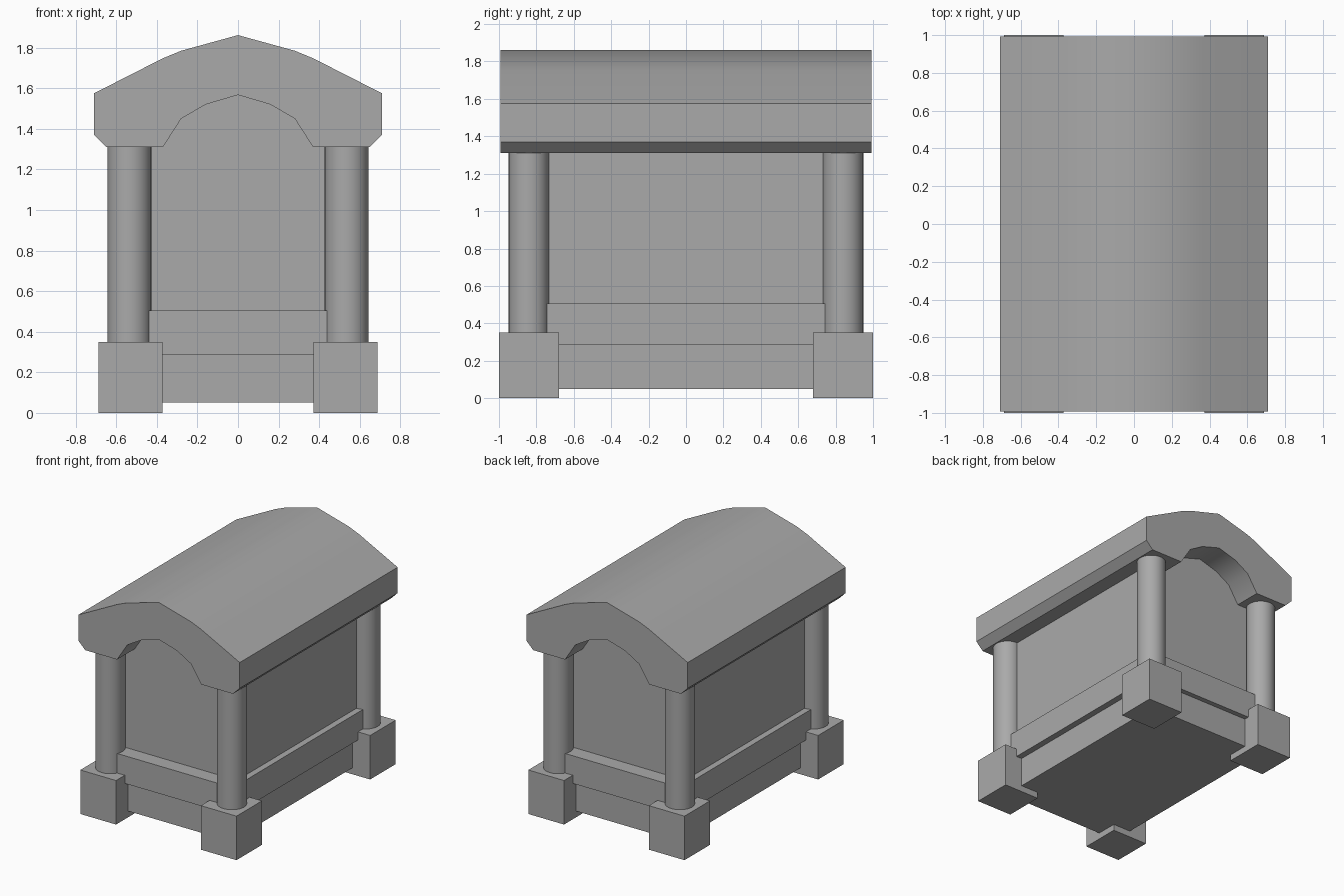
import bpy
import bmesh
from math import radians

cube = bpy.data.objects.get("Cube")
if cube:
    bpy.data.objects.remove(cube, do_unlink=True)

# Single stone colour
stone = bpy.data.materials.new("grey_stone")
stone.use_nodes = True
GREY = (0.4, 0.4, 0.4, 1)
stone.diffuse_color = GREY
stone.node_tree.nodes["Principled BSDF"].inputs["Base Color"].default_value = GREY


def finish(obj, name, smooth=None):
    obj.name = name
    obj.data.materials.append(stone)
    if smooth:
        bpy.ops.object.select_all(action="DESELECT")
        obj.select_set(True)
        bpy.context.view_layer.objects.active = obj
        bpy.ops.object.shade_smooth_by_angle(angle=radians(smooth))


def box(name, center, half, bottom, top):
    bpy.ops.mesh.primitive_cube_add(size=2, location=(*center, (bottom + top) / 2))
    obj = bpy.context.object
    obj.scale = (*half, (top - bottom) / 2)
    bpy.ops.object.transform_apply(location=False, rotation=False, scale=True)
    finish(obj, name)


def extrude_profile(name, points, half_length, smooth):
    bm = bmesh.new()
    face = bm.faces.new([bm.verts.new((x, -half_length, z)) for x, z in points])
    result = bmesh.ops.extrude_face_region(bm, geom=[face], use_keep_orig=True)
    moved = [v for v in result["geom"] if isinstance(v, bmesh.types.BMVert)]
    bmesh.ops.translate(bm, verts=moved, vec=(0, 2 * half_length, 0))
    bmesh.ops.recalc_face_normals(bm, faces=bm.faces)
    mesh = bpy.data.meshes.new(name)
    bm.to_mesh(mesh)
    bm.free()
    obj = bpy.data.objects.new(name, mesh)
    bpy.context.collection.objects.link(obj)
    finish(obj, name, smooth)


# Stepped base and chamber walls
box("lower_base", (0, 0), (0.53, 0.85), 0.05, 0.285)
box("upper_plinth", (0, 0), (0.58, 0.89), 0.285, 0.505)
box("chamber_walls", (0, 0), (0.53, 0.77), 0.505, 1.57)

# Corner pedestals and columns
for side, sx in (("left", 1), ("right", -1)):
    for end, sy in (("front", -1), ("back", 1)):
        center = (sx * 0.53, sy * 0.84)
        box(f"{end}_{side}_pedestal", center, (0.157, 0.16), 0, 0.35)
        bpy.ops.mesh.primitive_cylinder_add(
            vertices=32, radius=0.108, depth=0.98,
            location=(sx * 0.535, sy * 0.84, 0.835))
        finish(bpy.context.object, f"{end}_{side}_column", 40)

# Curved roof with an arched underside
outer = [(0.65, 1.31), (0.71, 1.37), (0.71, 1.575), (0.37, 1.748), (0.28, 1.785)]
arch = [(0.16, 1.52), (0.28, 1.45), (0.37, 1.31)]


def mirrored(points):
    return [(-x, z) for x, z in reversed(points)]


profile = outer + [(0, 1.862)] + mirrored(outer) + mirrored(arch) + [(0, 1.567)] + arch
extrude_profile("arched_roof", profile, 0.992, 40)
